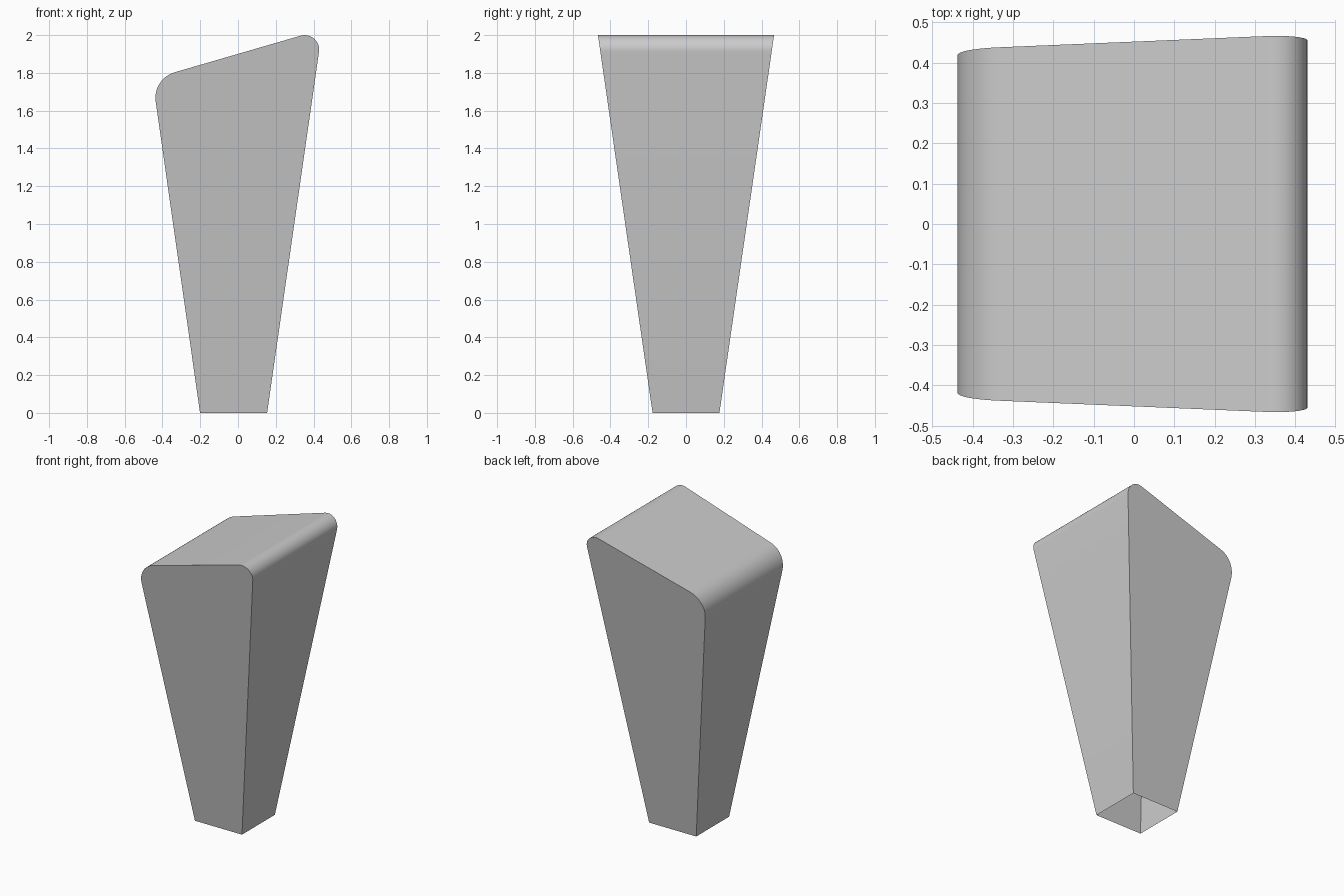
import bpy, bmesh, math
from mathutils import Vector

if "Cube" in bpy.data.objects:
    bpy.data.objects.remove(bpy.data.objects["Cube"])

SEGMENTS = 12


def fillet(prev, corner, nxt, tangent):
    """Arc points that round a profile corner, from prev side to nxt side."""
    a, b = (prev - corner).normalized(), (nxt - corner).normalized()
    half = a.angle(b) / 2
    radius = tangent * math.tan(half)
    center = corner + (a + b).normalized() * (tangent / math.cos(half))
    u = (corner + a * tangent - center).normalized()
    w = (corner + b * tangent - center).normalized()
    sweep = u.angle(w)
    pts = []
    for i in range(SEGMENTS + 1):
        t = i / SEGMENTS
        d = (u * math.sin((1 - t) * sweep) + w * math.sin(t * sweep)) / math.sin(sweep)
        pts.append(center + d * radius)
    return pts


def half_depth(z):
    return 0.177 + 0.1446 * z


# Side profile in x-z: narrow foot, slanted top with two rounded corners
foot_l, foot_r = Vector((-0.201, 0)), Vector((0.154, 0))
top_l, top_r = Vector((-0.453, 1.769)), Vector((0.446, 2.030))
profile = [foot_l]
profile += fillet(foot_l, top_l, top_r, 0.122)
profile += fillet(top_l, top_r, foot_r, 0.119)
profile.append(foot_r)

# Tapered shell, left open at the foot
bm = bmesh.new()
front = [bm.verts.new((p.x, -half_depth(p.y), p.y)) for p in profile]
back = [bm.verts.new((p.x, half_depth(p.y), p.y)) for p in profile]
bm.faces.new(front)
bm.faces.new(back[::-1])
for i in range(len(profile) - 1):
    bm.faces.new((front[i + 1], front[i], back[i], back[i + 1]))
bmesh.ops.recalc_face_normals(bm, faces=bm.faces)
if sum(f.normal.dot(f.calc_center_median() - Vector((0, 0, 1))) for f in bm.faces) < 0:
    bmesh.ops.reverse_faces(bm, faces=bm.faces)

mesh = bpy.data.meshes.new("tapered_leg")
bm.to_mesh(mesh)
bm.free()
leg = bpy.data.objects.new("tapered_leg", mesh)
bpy.context.collection.objects.link(leg)

# Smooth rounded corners, crisp long edges
bpy.context.view_layer.objects.active = leg
leg.select_set(True)
bpy.ops.object.shade_smooth_by_angle(angle=math.radians(30))
